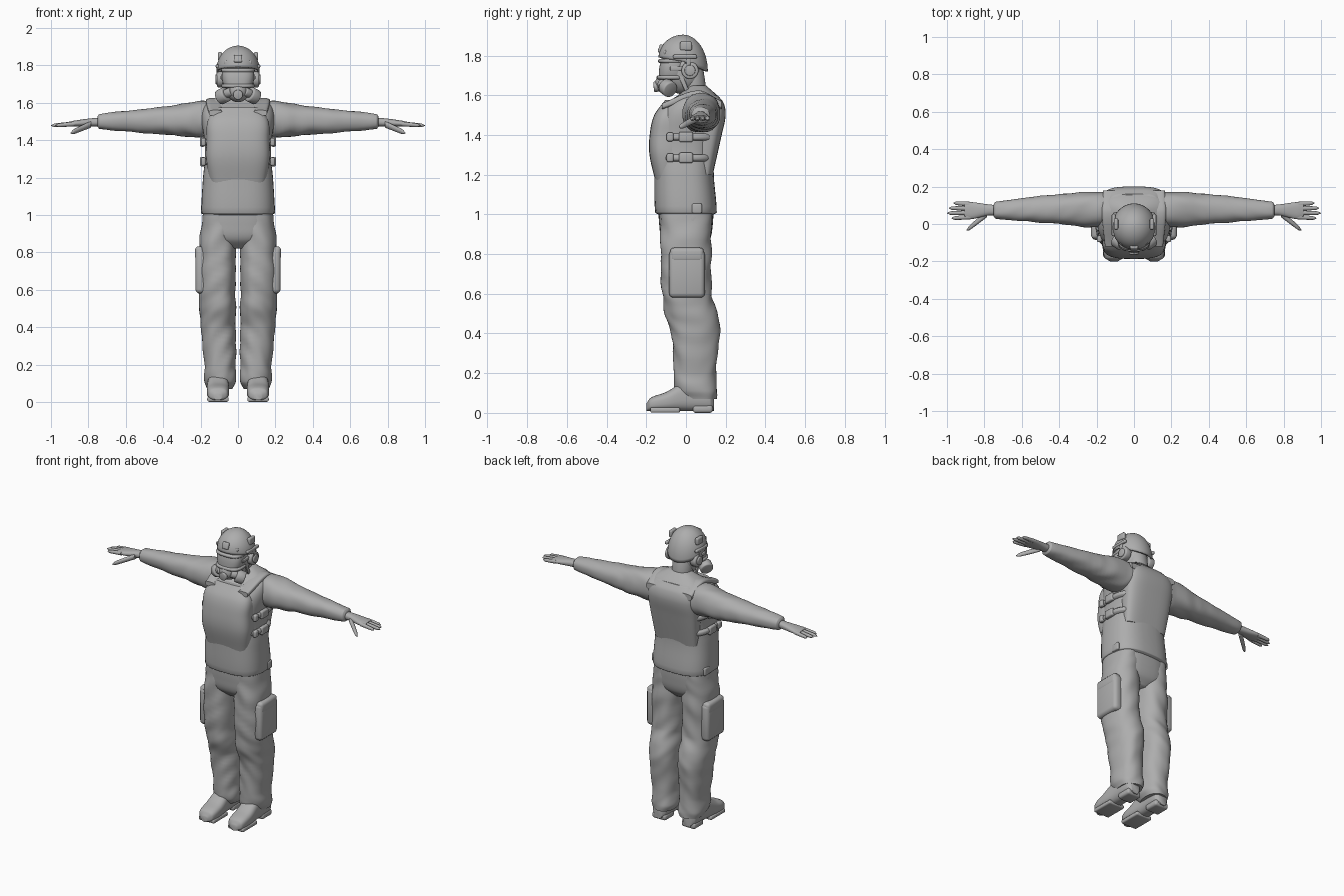
import bpy, bmesh, math
from mathutils import Vector, Matrix, noise

default_cube = bpy.data.objects.get("Cube")
if default_cube:
    bpy.data.objects.remove(default_cube, do_unlink=True)

grey_color = (.42, .42, .42, 1)
grey = bpy.data.materials.new("plain grey")
grey.use_nodes = True
grey.diffuse_color = grey_color
grey.node_tree.nodes["Principled BSDF"].inputs["Base Color"].default_value = grey_color


def finish(name, bm, mirror=False):
    """Turn a bmesh into a smooth shaded object, optionally on both sides."""
    bmesh.ops.recalc_face_normals(bm, faces=bm.faces)
    mesh = bpy.data.meshes.new(name)
    bm.to_mesh(mesh)
    bm.free()
    mesh.materials.append(grey)
    part = bpy.data.objects.new(name, mesh)
    bpy.context.collection.objects.link(part)
    bpy.ops.object.select_all(action="DESELECT")
    part.select_set(True)
    bpy.context.view_layer.objects.active = part
    bpy.ops.object.shade_smooth_by_angle(angle=math.radians(50))
    if mirror:
        modifier = part.modifiers.new("both sides", "MIRROR")
        modifier.use_mirror_merge = False
    return part


def skin(rings, cap_start=True):
    """Join closed rings of points into one surface."""
    bm = bmesh.new()
    loops = [[bm.verts.new(point) for point in ring] for ring in rings]
    for lower, upper in zip(loops, loops[1:]):
        for i in range(len(lower)):
            bm.faces.new((lower[i - 1], lower[i], upper[i], upper[i - 1]))
    if cap_start:
        bm.faces.new(loops[0])
    bm.faces.new(loops[-1])
    return bm


def smooth_sections(sections, steps):
    """Blend between sections, whose first entry is the position on the axis."""
    keys = [Vector(section) for section in sections]
    slopes = []
    for i in range(len(keys)):
        before, after = keys[max(i - 1, 0)], keys[min(i + 1, len(keys) - 1)]
        slopes.append((after - before) / (after[0] - before[0]))
    blended = []
    for start, end, leave, arrive in zip(keys, keys[1:], slopes, slopes[1:]):
        span = end[0] - start[0]
        for step in range(steps):
            s = step / steps
            bend = (leave * (1 - s) - arrive * s) * (span * s * (1 - s))
            blended.append(start + (end - start) * (s * s * (3 - 2 * s)) + bend)
    return blended + [keys[-1]]


def loft(name, axis, sections, power=2.3, folds=0, mirror=False, segments=40, steps=6):
    """Rounded sections (position, min u, max u, min v, max v) along an axis."""
    rings = []
    for position, left, right, front, back in smooth_sections(sections, steps):
        ring = []
        for i in range(segments):
            angle = math.tau * i / segments
            c, s = math.cos(angle), math.sin(angle)
            wave = 1 + folds * noise.noise(Vector((c, s, position * 13 + c)))
            across = math.copysign(abs(c) ** (2 / power), c) * wave
            along = math.copysign(abs(s) ** (2 / power), s) * wave
            point = [(left + right + across * (right - left)) / 2,
                     (front + back + along * (back - front)) / 2]
            point.insert(axis, position)
            ring.append(point)
        rings.append(ring)
    return finish(name, skin(rings), mirror)


def trunk(name, sections, power=2.7):
    """Upright body part from (height, half width, front, back)."""
    return loft(name, 2, [(z, -half, half, front, back) for z, half, front, back in sections], power)


def band(name, z, height, half, front, back):
    """Thin belt around the body with softened edges."""
    soft = height / 4
    inner = (half - soft, front + soft, back - soft)
    outer = (half, front, back)
    trunk(name, [(z - height / 2, *inner), (z - soft, *outer),
                 (z + soft, *outer), (z + height / 2, *inner)])


def box(name, center, size, mirror=True, tilt=0):
    bm = bmesh.new()
    turn = Matrix.Rotation(tilt, 4, "X")
    place = Matrix.Translation(center) @ turn @ Matrix.Diagonal((*size, 1))
    bmesh.ops.create_cube(bm, size=1, matrix=place)
    bmesh.ops.bevel(bm, geom=bm.edges[:], offset=min(size) * .35, segments=3,
                    profile=.5, affect="EDGES")
    return finish(name, bm, mirror)


def ball(name, center, size):
    bm = bmesh.new()
    place = Matrix.Translation(center) @ Matrix.Diagonal((*size, 1))
    bmesh.ops.create_uvsphere(bm, u_segments=32, v_segments=20, radius=.5, matrix=place)
    return finish(name, bm)


def can(name, start, end, radius, mirror=True):
    """Round canister between two points."""
    start, end = Vector(start), Vector(end)
    direction = end - start
    turn = direction.to_track_quat("Z", "Y").to_matrix().to_4x4()
    bm = bmesh.new()
    bmesh.ops.create_cone(bm, cap_ends=True, segments=28, radius1=radius, radius2=radius,
                          depth=direction.length, matrix=Matrix.Translation((start + end) / 2) @ turn)
    rims = [edge for edge in bm.edges if any(len(face.verts) > 4 for face in edge.link_faces)]
    bmesh.ops.bevel(bm, geom=rims, offset=radius / 6, segments=2, profile=.5, affect="EDGES")
    return finish(name, bm, mirror)


def digit(name, start, end, radius):
    """Finger with a round tip."""
    sections = []
    for step in range(9):
        part = step / 8
        x, y, z = Vector(start).lerp(Vector(end), part)
        r = radius * (1 - part / 4) * math.sqrt(1 - part ** 8) + radius / 9
        sections.append((x, y - r, y + r, z - r, z + r))
    return loft(name, 0, sections, 2, mirror=True, segments=16, steps=2)


# Trousers
trunk("hips", [(.82, .05, -.07, .08), (.87, .17, -.12, .12),
               (.95, .19, -.135, .135), (1.05, .18, -.14, .14)])
leg_profile = [(.07, .165, -.02, .155), (.11, .18, -.055, .16), (.2, .18, -.06, .15),
               (.4, .2, -.075, .17), (.5, .205, -.105, .16), (.6, .21, -.12, .13),
               (.85, .205, -.128, .128), (1.03, .185, -.13, .13)]
loft("trouser_legs", 2, [(z, .03 if z < .1 else .012, outer, front, back)
                         for z, outer, front, back in leg_profile],
     folds=.08, mirror=True, segments=48, steps=9)
box("cargo_pockets", (.195, .005, .7), (.066, .18, .24))
box("pocket_flaps", (.2, .005, .795), (.06, .17, .075))

# Boots
boot_profile = [(-.2, .02, .045), (-.18, .05, .075), (-.1, .06, .105),
                (0, .055, .16), (.12, .05, .15), (.14, .03, .1)]
boot_middle = .107
loft("boots", 1, [(y, boot_middle - half, boot_middle + half, .01, top)
                  for y, half, top in boot_profile], 2.7, mirror=True)
box("boot_soles", (boot_middle, -.105, .014), (.115, .15, .026))
box("boot_heels", (boot_middle, .085, .02), (.1, .1, .04))

# Shirt and armour vest
trunk("shirt", [(1, .18, -.14, .14), (1.01, .195, -.155, .155), (1.2, .187, -.16, .14),
                (1.3, .177, -.16, .145), (1.4, .18, -.16, .165), (1.5, .195, -.14, .19),
                (1.56, .19, -.1, .18), (1.6, .165, -.04, .155), (1.65, .07, .02, .1)])
trunk("front_plate", [(1.17, .15, -.155, 0), (1.3, .17, -.184, 0), (1.4, .168, -.183, 0),
                      (1.5, .164, -.16, 0), (1.575, .12, -.105, 0)], 3.2)
trunk("back_plate", [(1.2, .15, .04, .135), (1.4, .168, .04, .18), (1.5, .17, .04, .2),
                     (1.56, .16, .04, .19), (1.6, .13, .04, .16)], 3.2)
loft("shoulder_pads", 1, [(-.12, .085, .155, 1.53, 1.56), (.06, .085, .172, 1.58, 1.625),
                          (.18, .085, .165, 1.53, 1.57)], 3.5, mirror=True)
for label, z, back in (("upper", 1.39, .17), ("lower", 1.285, .15)):
    band(label + "_side_strap", z, .035, .195, -.15, back)
    box(label + "_buckles", (.19, 0, z), (.026, .07, .052))
    box(label + "_strap_ends", (.185, -.08, z), (.026, .035, .044))
box("hem_tabs", (.187, .055, 1.03), (.02, .05, .05))

# Sleeves
loft("sleeves", 0, [(.1, -.02, .17, 1.43, 1.6), (.2, -.02, .173, 1.415, 1.608),
                    (.4, 0, .16, 1.43, 1.578), (.74, .028, .118, 1.46, 1.54),
                    (.75, .04, .105, 1.47, 1.53)], folds=.08, mirror=True, steps=10)

# Hands
loft("palms", 0, [(.72, .045, .1, 1.475, 1.52), (.78, .045, .105, 1.473, 1.517),
                  (.87, .026, .117, 1.472, 1.505), (.905, .034, .112, 1.476, 1.498)], mirror=True)
fingers = (("index", .975), ("middle", 1), ("ring", .99), ("little", .965))
for i, (label, tip) in enumerate(fingers):
    root = .037 + i * .023
    digit(label + "_fingers", (.875, root, 1.487), (tip, root + (i - 1.5) * .004, 1.478), .0115)
digit("thumbs", (.785, .055, 1.485), (.895, -.033, 1.438), .016)

# Neck and head
can("neck", (0, .045, 1.58), (0, .02, 1.75), .064, False)
ball("head", (0, -.015, 1.72), (.17, .2, .23))

# Gas mask
trunk("mask_visor", [(1.67, .055, -.135, 0), (1.69, .076, -.137, 0),
                     (1.74, .087, -.134, 0), (1.79, .083, -.122, 0)])
band("lower_visor_frame", 1.69, .02, .088, -.147, 0)
band("upper_visor_frame", 1.773, .02, .089, -.14, 0)
ball("mask_mouthpiece", (0, -.09, 1.66), (.115, .13, .115))
can("mask_valve", (0, -.13, 1.645), (0, -.163, 1.642), .026, False)
can("filter_necks", (.035, -.125, 1.66), (.07, -.1, 1.645), .024)
can("filters", (.06, -.105, 1.647), (.1, -.078, 1.627), .041)

# Helmet with a rim that drops towards the nape
helmet_top, rings = 1.905, []
for level in range(15):
    rise = math.radians(level * 6.3)
    ring = []
    for i in range(48):
        angle = math.tau * i / 48
        side, depth = math.cos(angle), math.sin(angle)
        rim = 1.77 - depth * (.05 if depth > 0 else .02)
        ring.append((.116 * side * math.cos(rise), .124 * depth * math.cos(rise) - .014,
                     rim + (helmet_top - rim) * math.sin(rise)))
    rings.append(ring)
helmet = finish("helmet_shell", skin(rings, cap_start=False))
helmet.modifiers.new("thickness", "SOLIDIFY").thickness = .012
box("helmet_front_mount", (0, -.127, 1.835), (.045, .022, .042), False, -.35)
box("helmet_side_rails", (.109, -.005, 1.795), (.02, .12, .02))
box("helmet_side_pads", (.096, 0, 1.848), (.024, .06, .045))
box("helmet_front_tabs", (.06, -.1, 1.815), (.03, .025, .025))

# Headset and straps
can("ear_cups", (.07, .02, 1.725), (.112, .02, 1.725), .043)
can("ear_cup_covers", (.1, .02, 1.725), (.12, .02, 1.725), .027)
box("headset_arms", (.108, .012, 1.77), (.014, .022, .06))
box("mask_straps", (.086, -.035, 1.735), (.014, .09, .022))
box("chin_straps", (.076, -.015, 1.67), (.012, .022, .1), tilt=.4)
